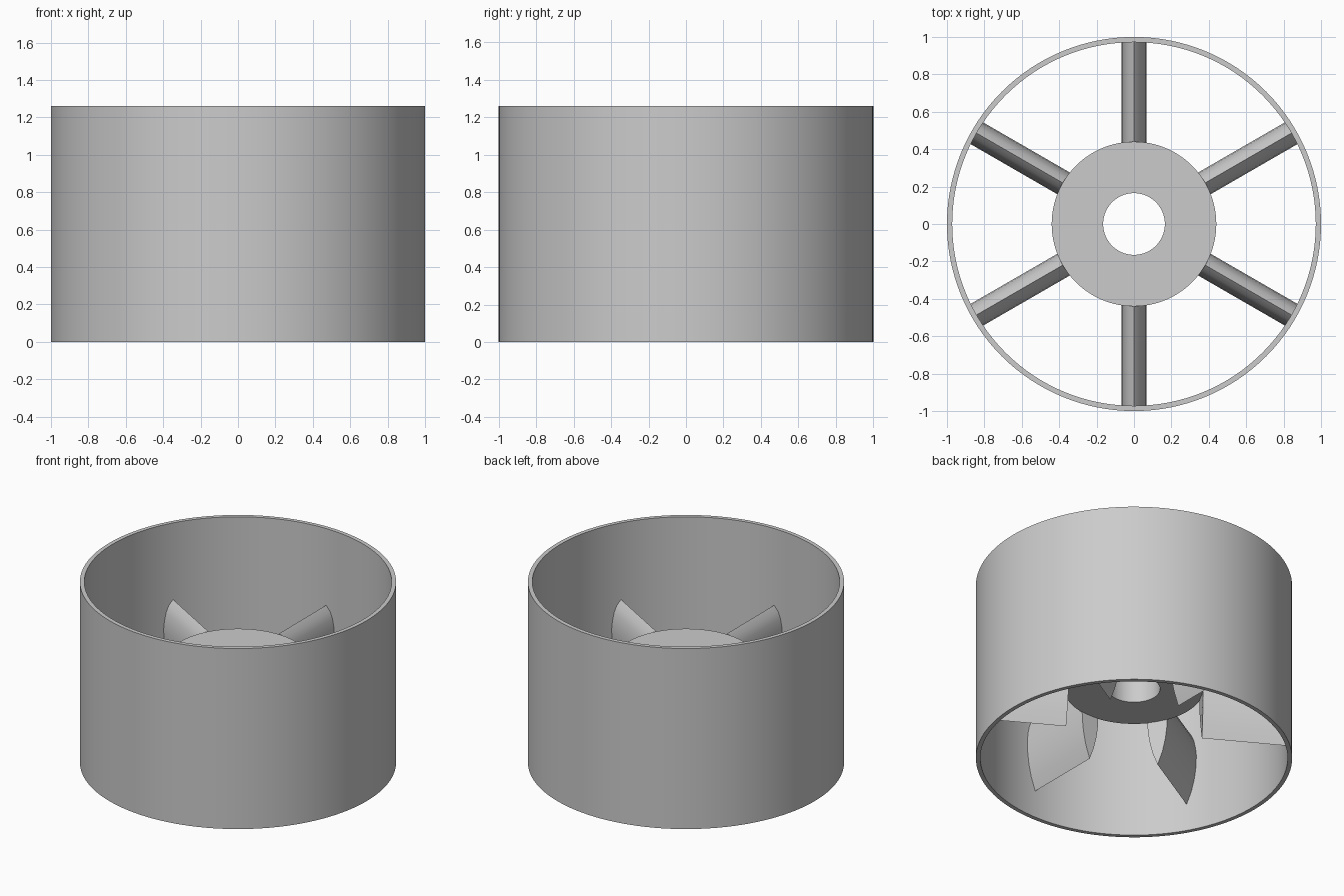
import bpy
import bmesh
from math import cos, sin, pi, radians

cube = bpy.data.objects.get("Cube")
if cube:
    bpy.data.objects.remove(cube, do_unlink=True)

HEIGHT = 1.26
RING_INNER = 0.972
HUB_RADIUS, HUB_HOLE = 0.44, 0.165
HUB_BOTTOM, HUB_TOP = 0.505, 0.727
VANES = 6

grey = bpy.data.materials.new("plain grey")
grey.use_nodes = True
colour = (0.6, 0.6, 0.6, 1)
grey.diffuse_color = colour
grey.node_tree.nodes["Principled BSDF"].inputs["Base Color"].default_value = colour


def finish(name, bm):
    """Turn a bmesh into a smooth object with sharp edges kept."""
    bmesh.ops.recalc_face_normals(bm, faces=bm.faces[:])
    mesh = bpy.data.meshes.new(name)
    bm.to_mesh(mesh)
    bm.free()
    mesh.materials.append(grey)
    obj = bpy.data.objects.new(name, mesh)
    bpy.context.collection.objects.link(obj)
    bpy.ops.object.select_all(action="DESELECT")
    obj.select_set(True)
    bpy.context.view_layer.objects.active = obj
    bpy.ops.object.shade_smooth_by_angle(angle=radians(30))
    return obj


def tube(name, inner, outer, bottom, top, steps=128):
    """Revolve a rectangle around the z axis."""
    bm = bmesh.new()
    section = [(inner, bottom), (outer, bottom), (outer, top), (inner, top)]
    rings = []
    for i in range(steps):
        a = 2 * pi * i / steps
        rings.append([bm.verts.new((r * cos(a), r * sin(a), z)) for r, z in section])
    for i in range(steps):
        a, b = rings[i], rings[(i + 1) % steps]
        for j in range(4):
            k = (j + 1) % 4
            bm.faces.new((a[j], b[j], b[k], a[k]))
    return finish(name, bm)


# Outer shroud and central hub
tube("outer_ring", RING_INNER, 1.0, 0, HEIGHT)
tube("hub", HUB_HOLE, HUB_RADIUS, HUB_BOTTOM, HUB_TOP)

# Streamlined vane section: half width and height, pointed at both ends
HALF = [(0.03, 0.69), (0.049, 0.645), (0.061, 0.59), (0.067, 0.53),
        (0.064, 0.45), (0.054, 0.37), (0.033, 0.28)]
SECTION = [(0, 0.725)] + HALF + [(0, 0.19)] + [(-w, z) for w, z in reversed(HALF)]


def vane(name, angle):
    """Extrude the section from the hub to the ring, ends curved to fit."""
    bm = bmesh.new()
    c, s = cos(angle), sin(angle)
    ends = []
    for radius in (HUB_RADIUS - 0.004, RING_INNER + 0.004):
        loop = []
        for w, z in SECTION:
            d = (radius ** 2 - w ** 2) ** 0.5
            loop.append(bm.verts.new((d * c - w * s, d * s + w * c, z)))
        bm.faces.new(loop)
        ends.append(loop)
    n = len(SECTION)
    for i in range(n):
        j = (i + 1) % n
        bm.faces.new((ends[0][i], ends[0][j], ends[1][j], ends[1][i]))
    return finish(name, bm)


# Radial vanes
for i in range(VANES):
    vane(f"vane_{i + 1}", pi / 6 + i * 2 * pi / VANES)
